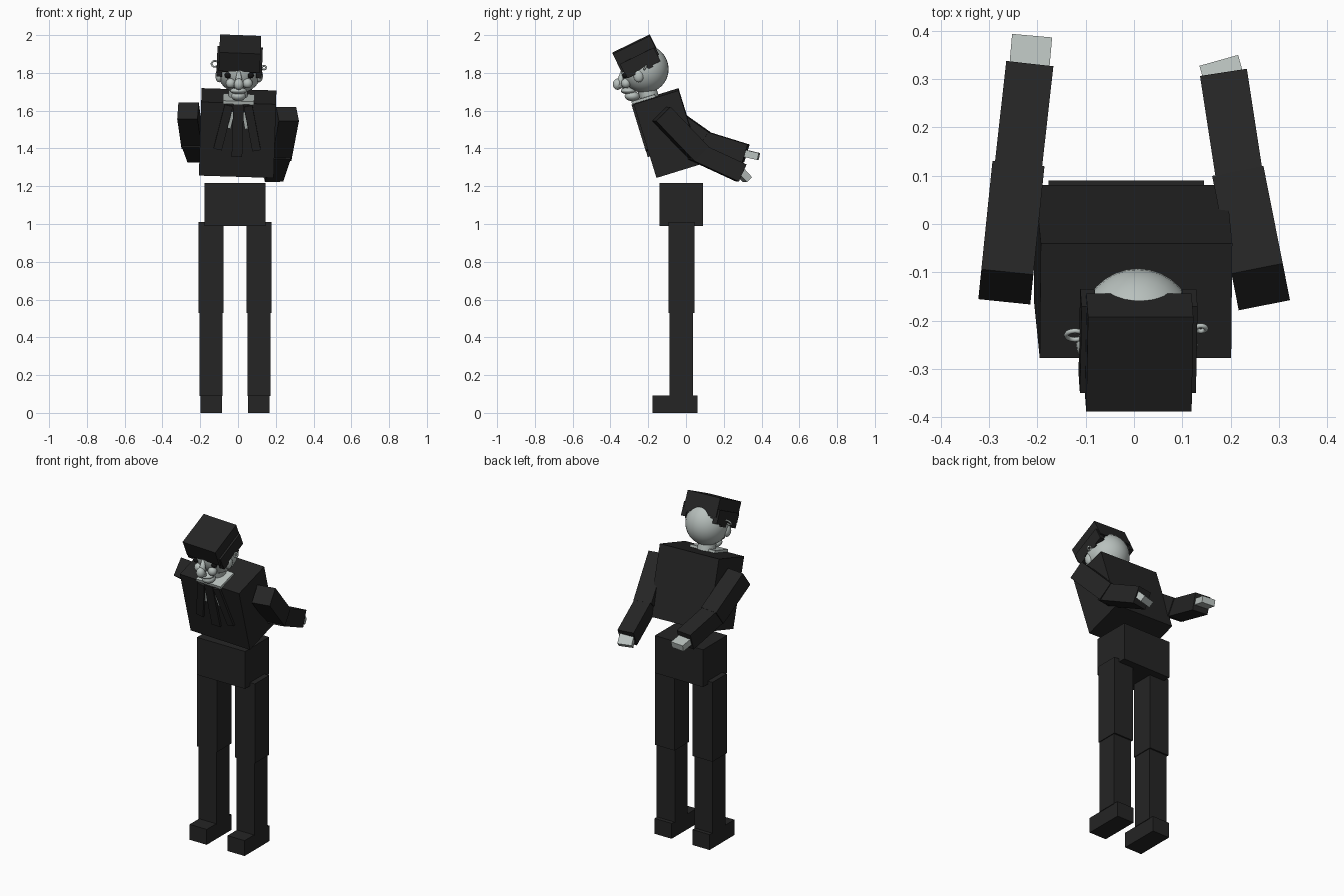
import bpy, math
from mathutils import Matrix, Vector

if "Cube" in bpy.data.objects:
    bpy.data.objects.remove(bpy.data.objects["Cube"])


def material(name, colour):
    m = bpy.data.materials.new(name)
    m.diffuse_color = (*colour, 1)
    m.use_nodes = True
    m.node_tree.nodes["Principled BSDF"].inputs["Base Color"].default_value = m.diffuse_color
    return m


CLOTH = material("charcoal_cloth", (0.018, 0.018, 0.018))
SKIN = material("pale_grey_skin", (0.48, 0.53, 0.51))
BLACK = material("eye_black", (0.006, 0.006, 0.006))


def finish(name, mat, matrix, smooth=False):
    ob = bpy.context.object
    ob.name = name
    ob.data.materials.append(mat)
    if smooth:
        bpy.ops.object.shade_smooth()
    ob.matrix_world = matrix
    return ob


def frame(loc, pitch=0, roll=0):
    return (Matrix.Translation(loc) @ Matrix.Rotation(math.radians(roll), 4, 'Y')
            @ Matrix.Rotation(math.radians(pitch), 4, 'X'))


def box(name, size, matrix, mat=CLOTH):
    bpy.ops.mesh.primitive_cube_add(size=1)
    return finish(name, mat, matrix @ Matrix.Diagonal((*size, 1)))


def block(name, x, y, z, mat=CLOTH):
    lo, hi = Vector((x[0], y[0], z[0])), Vector((x[1], y[1], z[1]))
    return box(name, hi - lo, Matrix.Translation((lo + hi) / 2), mat)


def limb(name, a, b, width, thick, mat=CLOTH):
    # box running from a to b, its width kept level
    a, b = Vector(a), Vector(b)
    d = (b - a).normalized()
    side = d.cross(Vector((0, 0, 1))).normalized()
    up = side.cross(d)
    rot = Matrix((side, d, up)).transposed().to_4x4()
    return box(name, (width, (b - a).length, thick),
               Matrix.Translation((a + b) / 2) @ rot, mat)


def ball(name, loc, radii, mat=SKIN, pitch=0, seg=32):
    bpy.ops.mesh.primitive_uv_sphere_add(radius=1, segments=seg, ring_count=seg // 2)
    return finish(name, mat, frame(loc, pitch) @ Matrix.Diagonal((*radii, 1)), True)


# legs, shoes and hips
for side, x in (("left", -0.1425), ("right", 0.111)):
    block(side + "_thigh", (x - 0.066, x + 0.066), (-0.092, 0.045), (0.53, 1.01))
    block(side + "_shin", (x - 0.061, x + 0.061), (-0.087, 0.036), (0.09, 0.54))
    block(side + "_shoe", (x - 0.057, x + 0.057), (-0.177, 0.06), (0, 0.093))
block("hips", (-0.177, 0.145), (-0.14, 0.09), (0.99, 1.216))

# leaning torso with lapels, tie and shirt strips
torso = frame((-0.002, -0.098, 1.4815), 17.2, 1.8)
box("torso", (0.396, 0.248, 0.408), torso)
for s, side in ((-1, "left"), (1, "right")):
    tilt = Matrix.Rotation(math.radians(-12 * s), 4, 'Y')
    box(side + "_lapel", (0.045, 0.03, 0.25),
        torso @ Matrix.Translation((s * 0.077, -0.122, 0.07)) @ tilt)
    box(side + "_shirt_strip", (0.014, 0.012, 0.09),
        torso @ Matrix.Translation((s * 0.037, -0.122, 0.11)) @ tilt, SKIN)
box("tie", (0.056, 0.03, 0.29), torso @ Matrix.Translation((0, -0.122, 0.055)))
box("collar", (0.165, 0.13, 0.018), torso @ Matrix.Translation((0, -0.068, 0.209)), SKIN)

# arms reaching backwards: shoulder, elbow, wrist, finger tip
arms = {
    "left": ((-0.265, -0.13, 1.600), (-0.242, 0.094, 1.442),
             (-0.217, 0.317, 1.373), (-0.211, 0.385, 1.357)),
    "right": ((0.262, -0.13, 1.583), (0.222, 0.072, 1.372),
              (0.188, 0.293, 1.270), (0.179, 0.325, 1.235)),
}
for side, (shoulder, elbow, wrist, tip) in arms.items():
    limb(side + "_upper_arm", shoulder, elbow, 0.108, 0.108)
    bend = Vector(elbow) - 0.04 * (Vector(wrist) - Vector(elbow)).normalized()
    limb(side + "_forearm", bend, wrist, 0.098, 0.1)
    start = Vector(wrist) - 0.04 * (Vector(tip) - Vector(wrist)).normalized()
    limb(side + "_hand", start, tip, 0.083, 0.038, SKIN)

# head and neck
ball("head", (0.008, -0.218, 1.82), (0.121, 0.126, 0.127))
bpy.ops.mesh.primitive_cylinder_add(vertices=24, radius=0.05, depth=0.1)
finish("neck", SKIN, frame((0, -0.2, 1.69), 17), True)
bpy.ops.object.shade_smooth_by_angle()

# nose, mouth, chin, eyes and ears
bpy.ops.mesh.primitive_cone_add(vertices=20, radius1=0.027, radius2=0.008, depth=0.09)
finish("nose_bridge", SKIN, frame((0.004, -0.345, 1.765), -10), True)
ball("nose_tip", (0.004, -0.362, 1.74), (0.025, 0.025, 0.03), seg=20)
ball("mouth", (0.003, -0.305, 1.705), (0.045, 0.04, 0.018), seg=20)
ball("chin", (0.003, -0.285, 1.677), (0.038, 0.04, 0.026), seg=20)
for s, side in ((-1, "left"), (1, "right")):
    ball(side + "_eye", (0.006 + s * 0.06, -0.322, 1.787), (0.018, 0.014, 0.016), BLACK, seg=16)
    ball(side + "_cheek", (0.006 + s * 0.045, -0.318, 1.745), (0.026, 0.025, 0.026), seg=20)
    ball(side + "_ear", (0.006 + s * 0.106, -0.25, 1.785), (0.02, 0.028, 0.035), seg=16)

# wire curls beside the head
for name, loc, r in (("left_curl", (-0.122, -0.23, 1.848), 0.018),
                     ("right_curl", (0.138, -0.216, 1.828), 0.011)):
    bpy.ops.mesh.primitive_torus_add(major_radius=r, minor_radius=0.005,
                                     major_segments=20, minor_segments=8)
    finish(name, SKIN, frame(loc, 60), True)

# tipped hat with a hair band and side locks
hat = frame((0.012, -0.29, 1.952), 26, 2.2)
box("hat", (0.218, 0.218, 0.11), hat @ Matrix.Translation((0, 0, -0.055)))
box("hair_band", (0.24, 0.2, 0.055), hat @ Matrix.Translation((0, 0.002, -0.092)))
for s, side in ((-1, "left"), (1, "right")):
    for i, (y, drop) in enumerate(((-0.07, 0.03), (-0.02, 0.018), (0.03, 0.035), (0.077, 0.025))):
        box(f"{side}_lock_{i + 1}", (0.03, 0.05, drop + 0.02),
            hat @ Matrix.Translation((s * 0.105, y, -0.11 - drop / 2)))
